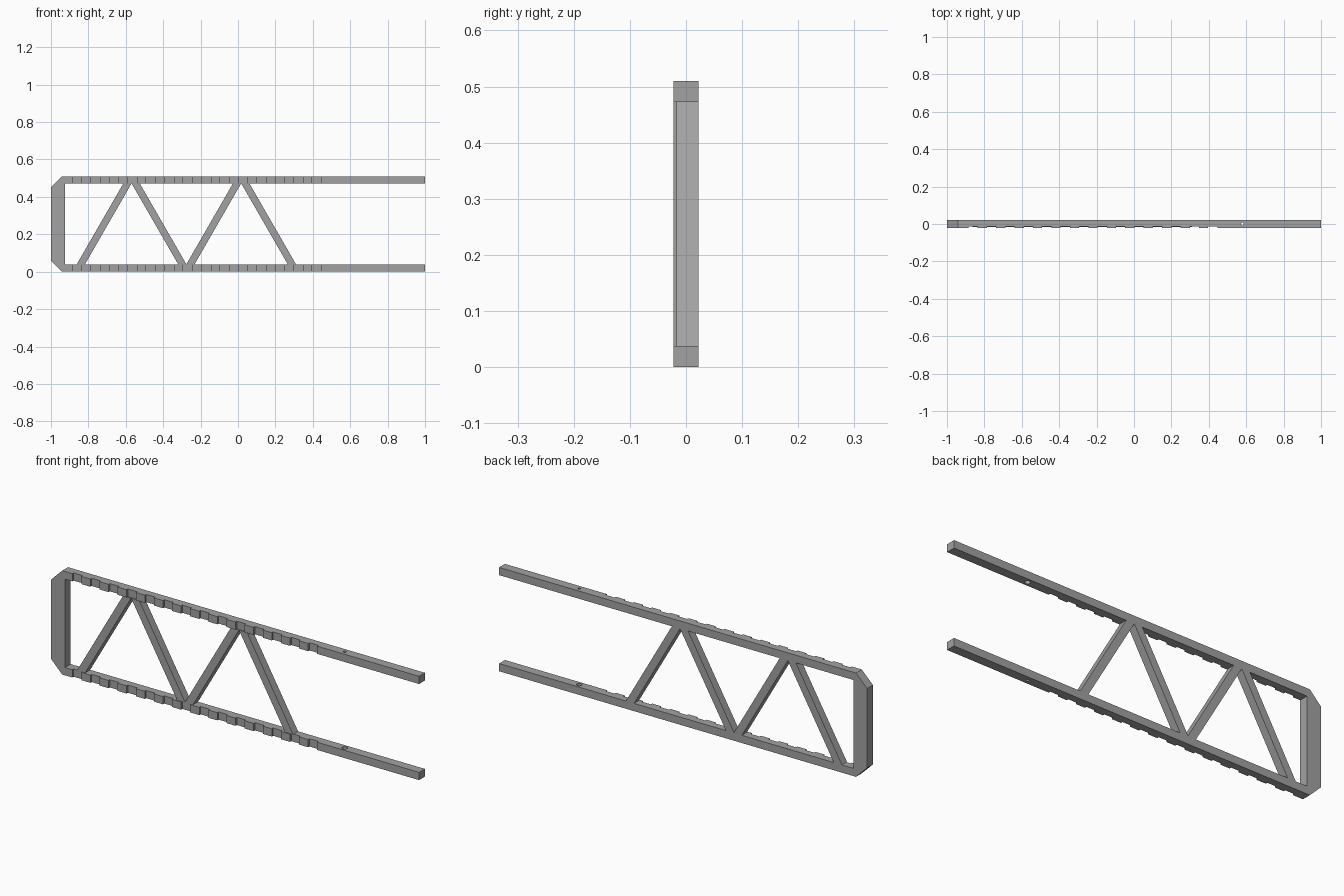
import bpy
import bmesh
from mathutils import Matrix, Vector

cube = bpy.data.objects.get("Cube")
if cube:
    bpy.data.objects.remove(cube, do_unlink=True)

H, RAIL, HALF = 0.51, 0.038, 0.0225   # frame height, rail thickness, half depth

grey = bpy.data.materials.new("plain grey")
grey.use_nodes = True
grey.diffuse_color = (0.36, 0.36, 0.36, 1)
grey.node_tree.nodes["Principled BSDF"].inputs["Base Color"].default_value = grey.diffuse_color


def add_object(name, bm):
    bmesh.ops.recalc_face_normals(bm, faces=bm.faces)
    mesh = bpy.data.meshes.new(name)
    bm.to_mesh(mesh)
    bm.free()
    mesh.materials.append(grey)
    obj = bpy.data.objects.new(name, mesh)
    bpy.context.collection.objects.link(obj)
    return obj


def extrude_profile(name, points, front, back):
    """Solid from an x-z outline, running from front to back in y."""
    bm = bmesh.new()
    face = bm.faces.new([bm.verts.new((x, front, z)) for x, z in points])
    top = bmesh.ops.extrude_face_region(bm, geom=[face])["geom"]
    moved = [v for v in top if isinstance(v, bmesh.types.BMVert)]
    bmesh.ops.translate(bm, verts=moved, vec=(0, back - front, 0))
    return add_object(name, bm)


def cut(target, name, bm):
    """Subtract a hidden cutter from the target."""
    cutter = add_object(name, bm)
    cutter.hide_render = True
    cutter.hide_viewport = True
    mod = target.modifiers.new(name, 'BOOLEAN')
    mod.operation = 'DIFFERENCE'
    mod.solver = 'EXACT'
    mod.object = cutter


# Open frame: chamfered end post with two long rails
INNER, CHAMFER = -0.925, 0.06
frame = extrude_profile("rail_frame", [
    (1, 0), (1, RAIL), (INNER, RAIL), (INNER, H - RAIL), (1, H - RAIL), (1, H),
    (-1 + CHAMFER, H), (-1, H - CHAMFER), (-1, CHAMFER), (-1 + CHAMFER, 0)], -HALF, HALF)

# Rack notches along the front of both rails
START, STEP, DEPTH = -0.885, 0.0493, 0.01
bm = bmesh.new()
for i in range(14):
    x = START + (2 * i + 0.5) * STEP
    place = Matrix.LocRotScale(Vector((x, -HALF, H / 2)), None, Vector((STEP, 2 * DEPTH, 1)))
    bmesh.ops.create_cube(bm, size=1, matrix=place)
cut(frame, "notch_cutter", bm)


# Pin holes: narrow through hole, wider recess on the inner faces
def add_pin(bm, radius, z, height):
    bmesh.ops.create_cone(bm, cap_ends=True, segments=16, radius1=radius, radius2=radius,
                          depth=height, matrix=Matrix.Translation((0.58, 0, z)))


bm = bmesh.new()
add_pin(bm, 0.007, H / 2, 1)
cut(frame, "hole_cutter", bm)
bm = bmesh.new()
add_pin(bm, 0.013, H / 2, H - RAIL)
cut(frame, "recess_cutter", bm)

# Diagonal braces: two mirrored pairs between the rails
RUN, WIDTH = 0.25, 0.044
for pair, apex in enumerate((-0.569, 0.017)):
    for side, label in ((-1, "right"), (1, "left")):
        outline = [(0, H - RAIL), (WIDTH, H - RAIL), (WIDTH + RUN, RAIL), (RUN, RAIL)]
        points = [(apex + side * x, z) for x, z in outline]
        extrude_profile(f"brace_{pair + 1}_{label}", points, -0.017, HALF)
